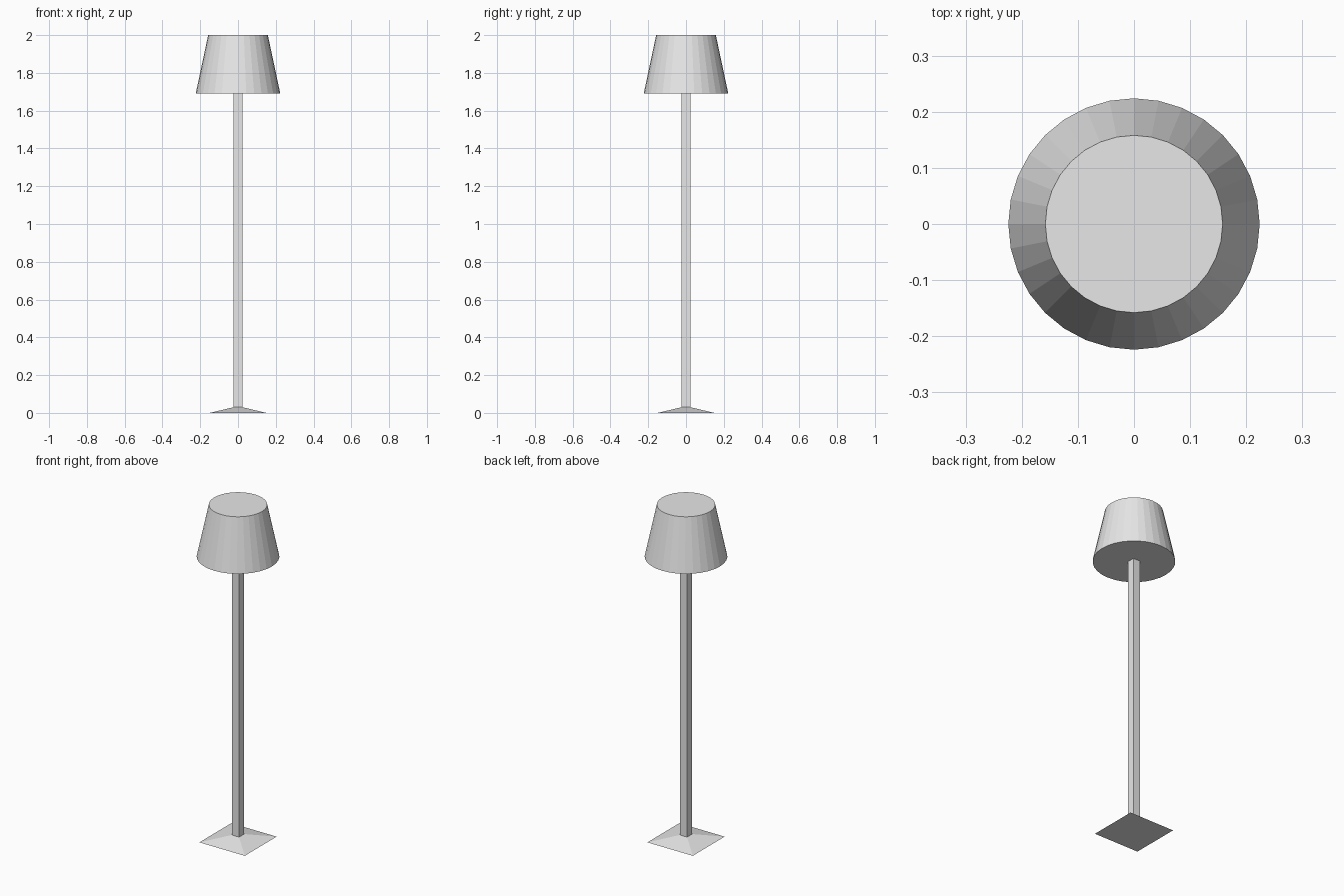
import bpy
import math

cube = bpy.data.objects.get("Cube")
if cube:
    bpy.data.objects.remove(cube, do_unlink=True)

# Single light grey finish
GREY = (0.8, 0.8, 0.8, 1.0)
grey = bpy.data.materials.new("light_grey")
grey.use_nodes = True
grey.diffuse_color = GREY
grey.node_tree.nodes["Principled BSDF"].inputs["Base Color"].default_value = GREY


def frustum(name, sides, r_bottom, r_top, z_bottom, z_top, turn=0.0):
    """Flat-sided capped cone or prism between two heights."""
    bpy.ops.mesh.primitive_cone_add(
        vertices=sides, radius1=r_bottom, radius2=r_top,
        depth=z_top - z_bottom, location=(0, 0, (z_bottom + z_top) / 2),
        rotation=(0, 0, turn))
    part = bpy.context.object
    part.name = name
    bpy.ops.object.transform_apply(location=False, rotation=True, scale=False)
    part.data.materials.append(grey)
    return part


DIAGONAL = math.sqrt(2)      # half width to corner radius of a square
SQUARE = math.pi / 4         # turns a four-sided part square to the axes
POLE_HALF, BASE_HALF = 0.024, 0.15
BASE_TOP, SHADE_BOTTOM, SHADE_TOP = 0.03, 1.69, 2.0

# Sloped square foot, square pole and round tapered shade
frustum("base", 4, BASE_HALF * DIAGONAL, POLE_HALF * DIAGONAL, 0, BASE_TOP, SQUARE)
frustum("pole", 4, POLE_HALF * DIAGONAL, POLE_HALF * DIAGONAL, BASE_TOP, SHADE_BOTTOM, SQUARE)
frustum("shade", 32, 0.224, 0.158, SHADE_BOTTOM, SHADE_TOP)
